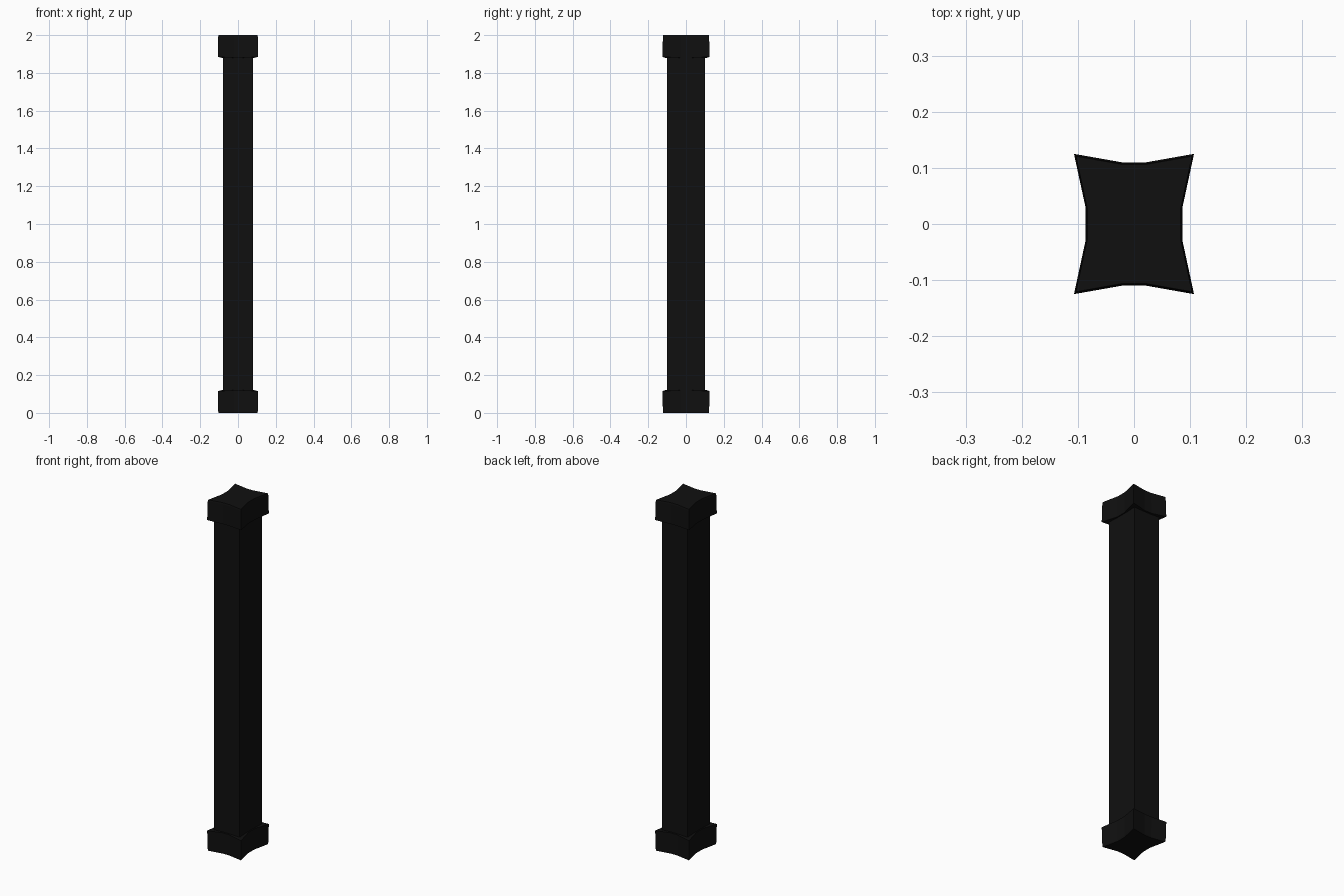
import bpy, bmesh

if "Cube" in bpy.data.objects:
    bpy.data.objects.remove(bpy.data.objects["Cube"])

black = bpy.data.materials.new("black")
black.diffuse_color = (0.005, 0.005, 0.005, 1)
black.use_nodes = True
black.node_tree.nodes["Principled BSDF"].inputs["Base Color"].default_value = black.diffuse_color

# Quarter outline of the concave star section, mirrored to a full loop
quarter = [(0.086, 0.028), (0.107, 0.125), (0.022, 0.11)]
right = quarter[::-1] + [(x, -y) for x, y in quarter]
star = right + [(-x, -y) for x, y in right]
box = [(0.08, 0.1), (0.08, -0.1), (-0.08, -0.1), (-0.08, 0.1)]


def loft(name, outline, levels):
    """Stack scaled copies of an outline; levels are (z, scale, corner z offset)."""
    bm = bmesh.new()
    rings = []
    for z, s, lift in levels:
        rings.append([bm.verts.new((x * s, y * s,
                      z + (lift if abs(x * y) > 0.01 else 0))) for x, y in outline])
    n = len(outline)
    for a, b in zip(rings, rings[1:]):
        for i in range(n):
            j = (i + 1) % n
            bm.faces.new((a[i], a[j], b[j], b[i]))
    bm.faces.new(rings[0])
    bm.faces.new(rings[-1])
    bmesh.ops.recalc_face_normals(bm, faces=bm.faces)
    mesh = bpy.data.meshes.new(name)
    bm.to_mesh(mesh)
    bm.free()
    mesh.materials.append(black)
    ob = bpy.data.objects.new(name, mesh)
    bpy.context.collection.objects.link(ob)
    return ob


# Rectangular shaft
loft("shaft", box, [(0.1, 1, 0), (1.9, 1, 0)])

# Flared star caps, widest toward the shaft
cap = [(0, 0.965, 0), (0.008, 0.98, 0), (0.12, 1.0, -0.005)]
loft("bottom_cap", star, cap)
loft("top_cap", star, [(2 - z, s, -d) for z, s, d in cap])
